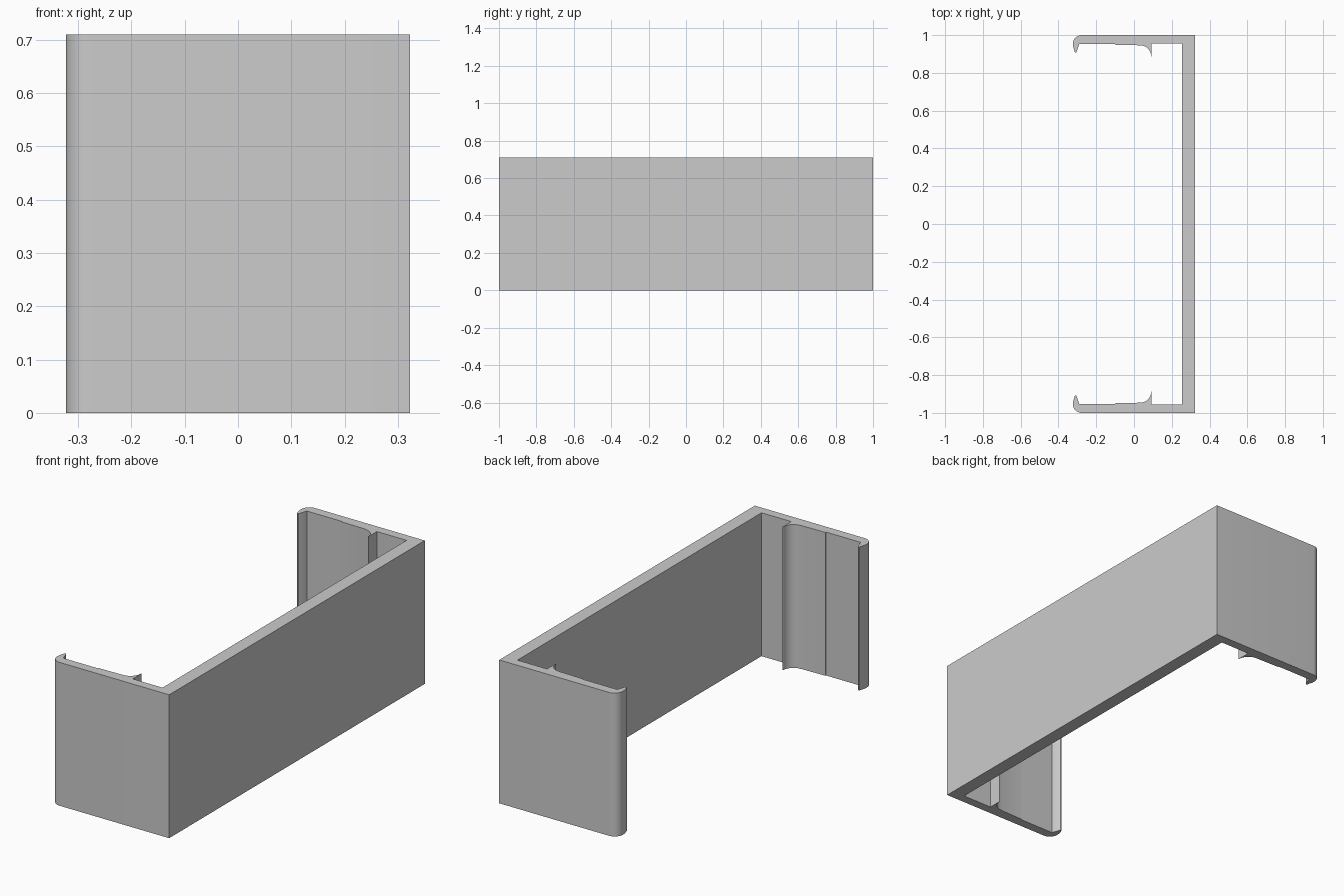
import bpy, bmesh
from math import cos, sin, radians

HEIGHT = 0.71

cube = bpy.data.objects.get("Cube")
if cube:
    bpy.data.objects.remove(cube, do_unlink=True)

grey = bpy.data.materials.new("plain grey")
grey.use_nodes = True
colour = (0.6, 0.6, 0.6, 1)
grey.diffuse_color = colour
grey.node_tree.nodes["Principled BSDF"].inputs["Base Color"].default_value = colour


def arc(cx, cy, r, start, end, steps=8):
    angles = [radians(start + (end - start) * i / steps) for i in range(steps + 1)]
    return [(cx + r * cos(a), cy + r * sin(a)) for a in angles]


# Half outline: outer corner, rounded end, hooked lip, clip rib, inner corner
half = [(0.323, 1.0)]
half += arc(-0.278, 0.955, 0.045, 90, 180)
half += [(-0.322, 0.938), (-0.315, 0.915)]
half += arc(-0.309, 0.914, 0.006, 180, 340, 4)
half += [(-0.29, 0.953), (-0.10, 0.953), (-0.10, 0.949), (0.03, 0.946)]
half += arc(0.035, 0.890, 0.055, 90, 0)
half += [(0.092, 0.886), (0.092, 0.955), (0.255, 0.955)]

# Mirror the half across y = 0 and extrude the closed outline
outline = half + [(x, -y) for x, y in reversed(half)]
bm = bmesh.new()
base = bm.faces.new([bm.verts.new((x, y, 0)) for x, y in outline])
extruded = bmesh.ops.extrude_face_region(bm, geom=[base], use_keep_orig=True)
top = [v for v in extruded["geom"] if isinstance(v, bmesh.types.BMVert)]
bmesh.ops.translate(bm, verts=top, vec=(0, 0, HEIGHT))
bmesh.ops.recalc_face_normals(bm, faces=bm.faces)

mesh = bpy.data.meshes.new("clip_bracket")
bm.to_mesh(mesh)
bm.free()
mesh.materials.append(grey)
bracket = bpy.data.objects.new("clip_bracket", mesh)
bpy.context.collection.objects.link(bracket)

# Smooth the rounded parts, keep the corners sharp
bpy.ops.object.select_all(action='DESELECT')
bracket.select_set(True)
bpy.context.view_layer.objects.active = bracket
bpy.ops.object.shade_smooth_by_angle(angle=radians(30))
